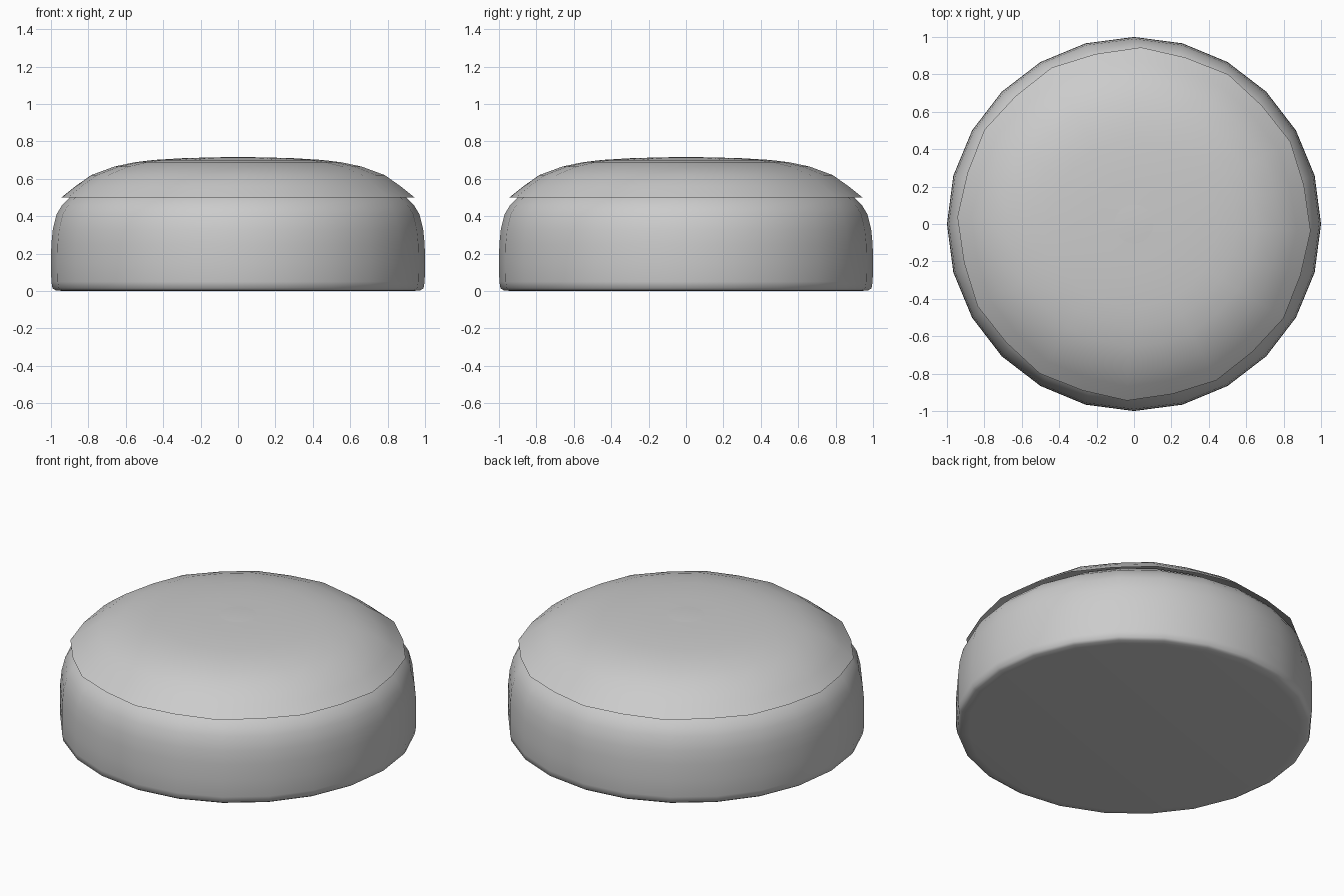
import bpy, bmesh, math

if "Cube" in bpy.data.objects:
    bpy.data.objects.remove(bpy.data.objects["Cube"])


def lathe(name, profile, sides, turn=0.0, ripple=0.0, cap_start=False, cap_end=False):
    """Revolve (radius, z) points; ripple pulls in every second column."""
    bm = bmesh.new()
    rings = []
    for r, z in profile:
        ring = []
        for i in range(sides):
            a = turn + math.tau * i / sides
            k = r * (1 - ripple * (i % 2))
            ring.append(bm.verts.new((k * math.cos(a), k * math.sin(a), z)))
        rings.append(ring)
    for lo, hi in zip(rings, rings[1:]):
        for i in range(sides):
            j = (i + 1) % sides
            bm.faces.new((lo[i], lo[j], hi[j], hi[i]))
    if cap_start:
        bm.faces.new(rings[0][::-1])
    if cap_end:
        bm.faces.new(rings[-1])
    for f in bm.faces:
        f.smooth = True
    mesh = bpy.data.meshes.new(name)
    bm.to_mesh(mesh)
    bm.free()
    obj = bpy.data.objects.new(name, mesh)
    bpy.context.collection.objects.link(obj)
    return obj


# Rounded body, closed underneath and domed inside the lid
lathe("body", [
    (0.93, 0.0), (0.975, 0.004), (0.992, 0.015), (0.998, 0.05), (1.0, 0.15),
    (0.998, 0.25), (0.99, 0.33), (0.97, 0.41), (0.94, 0.46), (0.90, 0.50),
    (0.84, 0.54), (0.74, 0.605), (0.60, 0.66), (0.40, 0.695),
    (0.20, 0.708), (0.085, 0.716),
], 24, cap_start=True, cap_end=True)

# Thin open lid shell overhanging the body, with a small hole at the centre
lathe("lid", [
    (0.945, 0.50), (0.87, 0.56), (0.785, 0.62), (0.66, 0.666), (0.55, 0.689),
    (0.45, 0.701), (0.30, 0.71), (0.20, 0.713), (0.085, 0.715),
], 24, turn=math.radians(-2.3), ripple=0.014)
